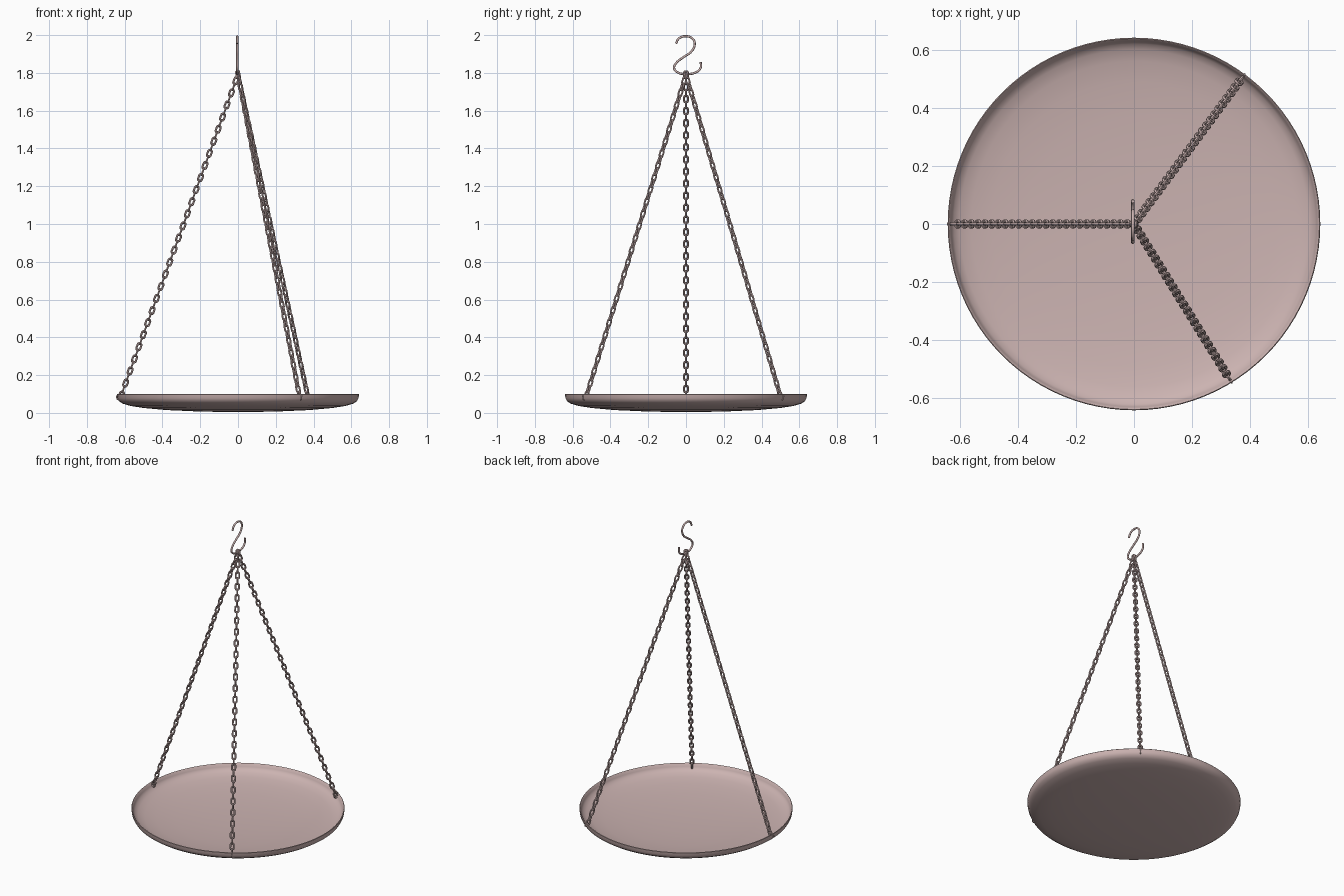
import bpy, bmesh, math
from mathutils import Vector, Matrix

if "Cube" in bpy.data.objects:
    bpy.data.objects.remove(bpy.data.objects["Cube"])

mat = bpy.data.materials.new("rose_metal")
mat.diffuse_color = (0.60, 0.45, 0.44, 1)
mat.use_nodes = True
mat.node_tree.nodes["Principled BSDF"].inputs["Base Color"].default_value = mat.diffuse_color


def add_object(name, bm):
    bmesh.ops.recalc_face_normals(bm, faces=bm.faces[:])
    me = bpy.data.meshes.new(name)
    bm.to_mesh(me)
    bm.free()
    ob = bpy.data.objects.new(name, me)
    bpy.context.collection.objects.link(ob)
    me.materials.append(mat)
    bpy.ops.object.select_all(action='DESELECT')
    ob.select_set(True)
    bpy.context.view_layer.objects.active = ob
    bpy.ops.object.shade_smooth_by_angle(angle=math.radians(40))
    return ob


def add_link(bm, matrix, length, width, wire, segs=16, sides=6):
    """Oval ring in the local XZ plane, long axis along Z (outer sizes)."""
    r = width / 2 - wire
    h = length / 2 - width / 2
    rings = []
    for i in range(segs):
        a = math.pi * (i + 0.5) * 2 / segs
        d = Vector((math.cos(a), 0, math.sin(a)))
        c = d * r + Vector((0, 0, math.copysign(h, d.z)))
        rings.append([bm.verts.new(matrix @ (
            c + d * wire * math.cos(t) + Vector((0, wire * math.sin(t), 0))))
            for t in (2 * math.pi * j / sides for j in range(sides))])
    for i in range(segs):
        p, q = rings[i], rings[(i + 1) % segs]
        for j in range(sides):
            k = (j + 1) % sides
            bm.faces.new((p[j], p[k], q[k], q[j]))


# Shallow dish: outer underside, rolled rim, then inner surface
profile = [(0, 0.004), (0.2, 0.007), (0.38, 0.015), (0.5, 0.026), (0.57, 0.037),
           (0.61, 0.049), (0.63, 0.062), (0.638, 0.078), (0.641, 0.098),
           (0.638, 0.101), (0.634, 0.098), (0.629, 0.08), (0.62, 0.067),
           (0.6, 0.055), (0.56, 0.044), (0.49, 0.033), (0.37, 0.022),
           (0.2, 0.014), (0, 0.011)]
bm = bmesh.new()
vs = [bm.verts.new((r, 0, z)) for r, z in profile]
es = [bm.edges.new(p) for p in zip(vs, vs[1:])]
bmesh.ops.spin(bm, geom=vs + es, cent=(0, 0, 0), axis=(0, 0, 1),
               angle=2 * math.pi, steps=96)
bmesh.ops.remove_doubles(bm, verts=bm.verts[:], dist=1e-4)
add_object("dish", bm)

# Three chains from the hook to the rim, links alternately turned 90 degrees
top = Vector((0, 0, 1.79))
ends = {"left": (-0.618, 0, 0.094), "back": (0.368, 0.498, 0.094),
        "front": (0.324, -0.526, 0.094)}
count = 54
for name, end in ends.items():
    end = Vector(end)
    axis = (top - end).normalized()
    radial = Vector((end.x, end.y, 0)).normalized()
    side = axis.cross(radial).normalized()
    out = side.cross(axis).normalized()
    bm = bmesh.new()
    for i in range(count):
        c = top.lerp(end, i / (count - 1))
        x, y = (out, side) if i % 2 else (side, out)
        m = Matrix((x, y, axis)).transposed().to_4x4()
        m.translation = c
        add_link(bm, m, 0.050, 0.032, 0.0055)
    # Ring passing through the rim
    m = Matrix((radial, radial.cross((0, 0, -1)), (0, 0, 1))).transposed().to_4x4()
    m.translation = radial * 0.63 + Vector((0, 0, 0.083))
    add_link(bm, m, 0.034, 0.03, 0.003)
    add_object(name + "_chain", bm)

# S-shaped hook in the YZ plane
pts = [(-0.053, 1.955), (-0.038, 1.982), (0, 1.994), (0.036, 1.98), (0.046, 1.95),
       (0.03, 1.915), (-0.015, 1.882), (-0.052, 1.852), (-0.063, 1.825),
       (-0.045, 1.803), (0, 1.794), (0.05, 1.802), (0.077, 1.825), (0.078, 1.858)]
cu = bpy.data.curves.new("hook", 'CURVE')
cu.dimensions = '3D'
cu.bevel_depth = 0.006
cu.bevel_resolution = 2
cu.use_fill_caps = True
cu.resolution_u = 6
sp = cu.splines.new('BEZIER')
sp.bezier_points.add(len(pts) - 1)
for bp, (y, z) in zip(sp.bezier_points, pts):
    bp.co = (-0.004, y, z)
    bp.handle_left_type = bp.handle_right_type = 'AUTO'
cu.materials.append(mat)
hook = bpy.data.objects.new("hook", cu)
bpy.context.collection.objects.link(hook)
bpy.ops.object.select_all(action='DESELECT')
hook.select_set(True)
bpy.context.view_layer.objects.active = hook
bpy.ops.object.convert(target='MESH')
bpy.ops.object.shade_smooth_by_angle(angle=math.radians(50))
